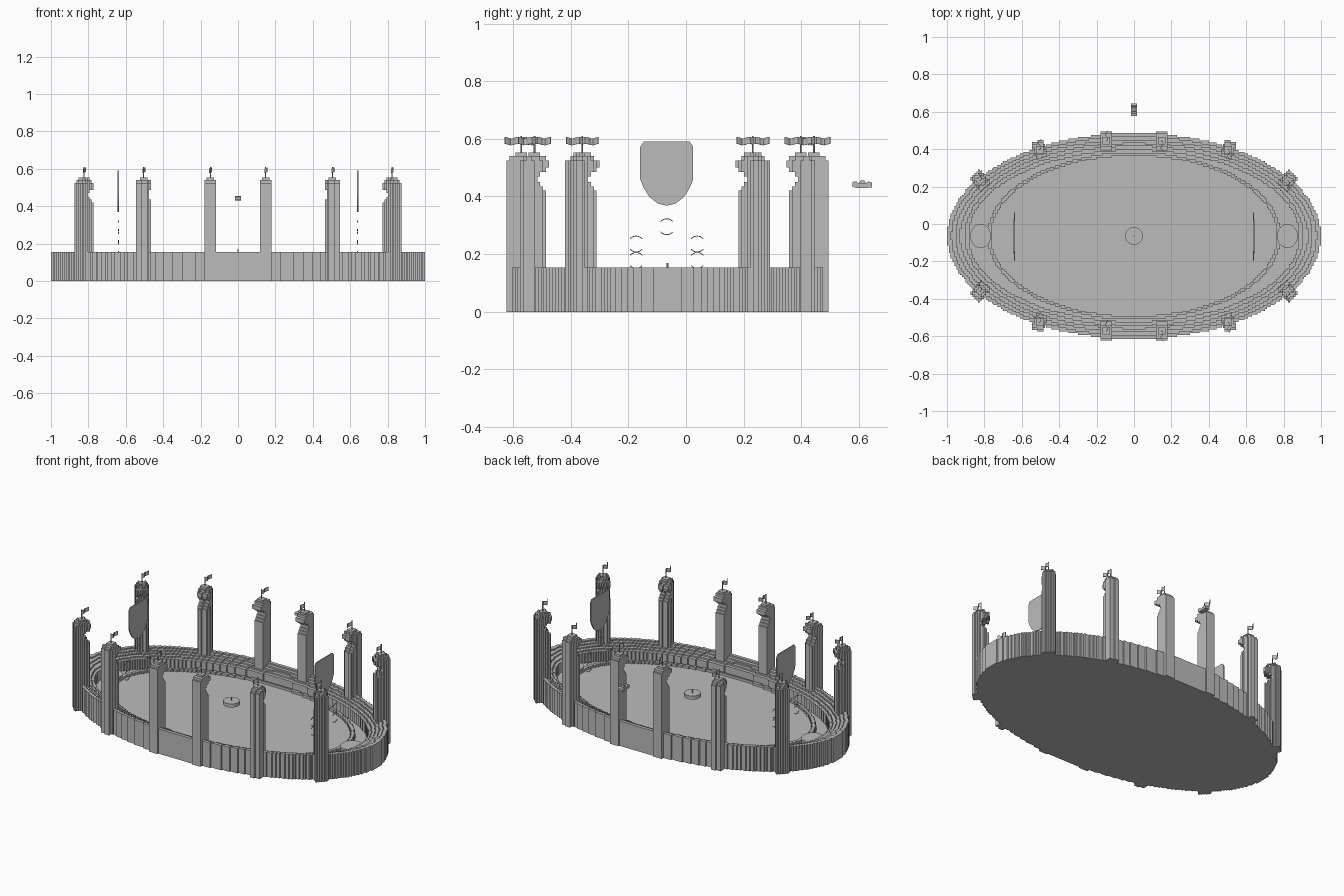
import bpy, bmesh, math
from mathutils import Matrix, Vector

cube = bpy.data.objects.get("Cube")
if cube:
    bpy.data.objects.remove(cube, do_unlink=True)

CY = -0.064          # centre line of the arena
A, B = 1.0, 0.55     # outer half axes

stone = bpy.data.materials.new("stone_grey")
stone.use_nodes = True
GREY = (0.5, 0.5, 0.5, 1)
stone.diffuse_color = GREY
stone.node_tree.nodes["Principled BSDF"].inputs["Base Color"].default_value = GREY


def finish(name, bm, matrix=Matrix()):
    bmesh.ops.recalc_face_normals(bm, faces=bm.faces)
    mesh = bpy.data.meshes.new(name)
    bm.to_mesh(mesh)
    bm.free()
    mesh.materials.append(stone)
    ob = bpy.data.objects.new(name, mesh)
    ob.matrix_world = matrix
    bpy.context.collection.objects.link(ob)
    return ob


def add_blocks(bm, height, base, half_x, half_y, cell):
    """Blocky solid on a grid: height(x, y) gives each column's top, base where empty."""
    nx, ny = round(half_x / cell), round(half_y / cell)
    top = {(i, j): height((i + 0.5) * cell, (j + 0.5) * cell)
           for i in range(-nx, nx) for j in range(-ny, ny)}

    def quad(*points):
        bm.faces.new([bm.verts.new(p) for p in points])

    for (i, j), h in top.items():
        if h <= base:
            continue
        x0, y0, x1, y1 = i * cell, j * cell, (i + 1) * cell, (j + 1) * cell
        quad((x0, y0, h), (x1, y0, h), (x1, y1, h), (x0, y1, h))
        quad((x0, y0, base), (x0, y1, base), (x1, y1, base), (x1, y0, base))
        sides = {(-1, 0): (x0, y1, x0, y0), (1, 0): (x1, y0, x1, y1),
                 (0, -1): (x0, y0, x1, y0), (0, 1): (x1, y1, x0, y1)}
        for (di, dj), (ax, ay, bx, by) in sides.items():
            low = top.get((i + di, j + dj), base)
            if low < h:
                quad((ax, ay, low), (bx, by, low), (bx, by, h), (ax, ay, h))


def finish_blocks(name, bm, matrix):
    # weld the quads into one surface
    bmesh.ops.remove_doubles(bm, verts=bm.verts, dist=1e-5)
    return finish(name, bm, matrix)


def disc(name, radius_x, radius_y, z0, z1, x=0, y=CY, n=24):
    bm = bmesh.new()
    bmesh.ops.create_cone(bm, cap_ends=True, segments=n, radius1=1, radius2=1, depth=1)
    place = Matrix.Translation((x, y, (z0 + z1) / 2))
    return finish(name, bm, place @ Matrix.Diagonal((radius_x, radius_y, z1 - z0, 1)))


def slab(name, outline, width, matrix=Matrix()):
    """Outline in the YZ plane, extruded along X about the middle."""
    bm = bmesh.new()
    face = bm.faces.new([bm.verts.new((-width / 2, y, z)) for y, z in outline])
    out = bmesh.ops.extrude_face_region(bm, geom=[face])
    verts = [v for v in out["geom"] if isinstance(v, bmesh.types.BMVert)]
    bmesh.ops.translate(bm, verts=verts, vec=(width, 0, 0))
    return finish(name, bm, matrix)


# Arena bowl, from the floor outward: floor, kerb, walkway, then rising stands
LEVELS = [(0.765, 0.43, 0.07), (0.785, 0.445, 0.085), (0.885, 0.458, 0.055)]
LEVELS += [(A - 0.024 * k, B - 0.018 * k, 0.154 - 0.009 * k) for k in (4, 3, 2, 1, 0)]


def bowl_height(x, y):
    for a, b, top in LEVELS:
        if (x / a) ** 2 + (y / b) ** 2 <= 1:
            return top
    return 0


bowl = bmesh.new()
add_blocks(bowl, bowl_height, 0, A, B, 0.01)
finish_blocks("arena_bowl", bowl, Matrix.Translation((0, CY, 0)))

# Raised centre disc with its marker, and a round platform at each end
disc("centre_disc", 0.047, 0.047, 0.13, 0.152)
disc("centre_marker", 0.004, 0.004, 0.14, 0.17, n=8)
for side in (-1, 1):
    disc("end_platform", 0.055, 0.065, 0.05, 0.095, side * 0.82)

# Tower courses: bottom, top, outer and inner depth, half width
COURSES = [(0, 0.42, -0.046, 0.034, 0.034), (0.42, 0.435, -0.046, 0.024, 0.034),
           (0.435, 0.45, -0.046, 0.014, 0.034), (0.45, 0.47, -0.046, 0.004, 0.034),
           (0.47, 0.485, -0.046, 0.014, 0.034), (0.485, 0.5, -0.046, 0.034, 0.034),
           (0.5, 0.525, -0.046, 0.046, 0.034), (0.525, 0.54, -0.036, 0.03, 0.03),
           (0.54, 0.553, -0.02, 0.02, 0.02)]


def tower(x, y, normal):
    bm = bmesh.new()
    for z0, z1, outer, inner, half in COURSES:
        def course(px, py):
            depth = -(px * normal.x + py * normal.y)
            across = px * normal.y - py * normal.x
            return z1 if outer <= depth <= inner and abs(across) <= half else z0
        add_blocks(bm, course, z0, 0.08, 0.08, 0.01)
    place = Matrix.Translation((x, y + CY, 0))
    finish_blocks("tower", bm, place)
    disc("flag_pole", 0.003, 0.003, 0.55, 0.61, x, y + CY, 6)
    # waving flag
    bm = bmesh.new()
    way = -1 if x > 0 else 1
    columns = []
    for i in range(7):
        wave = 0.007 * math.sin(i * 1.3)
        columns.append([bm.verts.new((wave, way * i * 0.0095, h + wave * 0.4))
                        for h in (0.58, 0.604)])
    for p, q in zip(columns, columns[1:]):
        bm.faces.new((p[0], q[0], q[1], p[1]))
    flag = finish("flag", bm, place)
    flag.modifiers.new("thickness", "SOLIDIFY").thickness = 0.003


# Position and outward turn of the three towers in each quarter
for x, y, turn in ((0.148, 0.508, 0), (0.505, 0.462, 18), (0.823, 0.296, 40)):
    t = math.radians(turn)
    for sx in (-1, 1):
        for sy in (-1, 1):
            tower(sx * x, sy * y, Vector((sx * math.sin(t), sy * math.cos(t))))

# Hanging shields and scoring hoops at both ends
half = [(0.03, 0.375), (0.06, 0.398), (0.08, 0.43), (0.092, 0.46), (0.092, 0.572), (0.08, 0.59)]
shield = [(0, 0.368)] + half + [(-y, z) for y, z in reversed(half)]


def hoop(x, y, z):
    """Upper and lower arcs of a thin upright ring."""
    for start in (40, 220):
        angles = [math.radians(start + 10 * i) for i in range(11)]
        arc = [(0.029 * math.cos(a), 0.029 * math.sin(a)) for a in angles]
        inner = [(0.9 * py, 0.9 * pz) for py, pz in reversed(arc)]
        slab("hoop_arc", arc + inner, 0.005, Matrix.Translation((x, y, z)))


for side in (-1, 1):
    x = side * 0.64
    slab("shield", shield, 0.006, Matrix.Translation((x, CY - 0.003, 0)))
    hoop(x, CY - 0.003, 0.295)
    for dy in (-0.109, 0.103):
        hoop(x, CY + dy, 0.235)
        hoop(x, CY + dy, 0.178)

# Small flyer hovering behind the arena
slab("flyer_body", [(0.577, 0.434), (0.577, 0.45), (0.59, 0.453), (0.6, 0.446), (0.625, 0.446),
                    (0.633, 0.453), (0.645, 0.448), (0.645, 0.432), (0.63, 0.43), (0.59, 0.43)], 0.03)
slab("flyer_top", [(0.6, 0.445), (0.605, 0.455), (0.62, 0.455), (0.625, 0.445)], 0.014)
